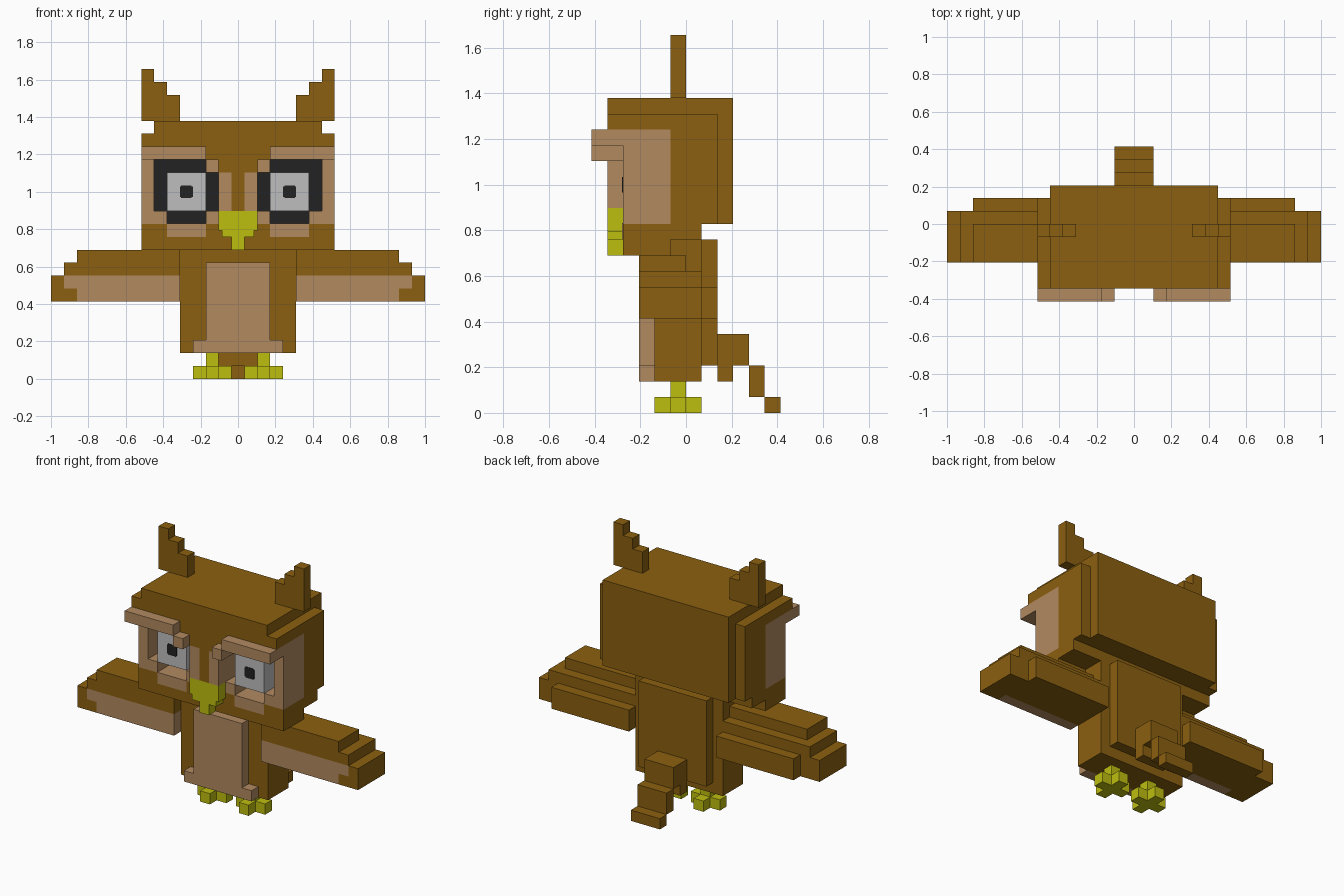
import bpy, bmesh
from mathutils import Matrix

if "Cube" in bpy.data.objects:
    bpy.data.objects.remove(bpy.data.objects["Cube"])

U = 2 / 29  # size of one block


def material(name, rgb):
    m = bpy.data.materials.new(name)
    m.use_nodes = True
    col = (*rgb, 1)
    m.diffuse_color = col
    bsdf = next(n for n in m.node_tree.nodes if n.type == 'BSDF_PRINCIPLED')
    bsdf.inputs["Base Color"].default_value = col
    bsdf.inputs["Roughness"].default_value = 0.9
    return m


BROWN = material("brown", (0.258, 0.117, 0.005))
TAN = material("tan", (0.445, 0.254, 0.117))
YELLOW = material("yellow", (0.515, 0.515, 0.005))
BLACK = material("black", (0.016, 0.016, 0.016))
WHITE = material("eye_white", (0.515, 0.515, 0.515))


def part(name, mat, boxes, mirror=False):
    """Boxes are (x0, x1, y0, y1, z0, z1) in blocks; mirror repeats them across x."""
    bm = bmesh.new()
    for x0, x1, y0, y1, z0, z1 in boxes:
        for s0, s1 in [(x0, x1), (-x1, -x0)] if mirror else [(x0, x1)]:
            mid = Matrix.Translation(((s0 + s1) / 2 * U, (y0 + y1) / 2 * U, (z0 + z1) / 2 * U))
            size = Matrix.Diagonal(((s1 - s0) * U, (y1 - y0) * U, (z1 - z0) * U, 1))
            bmesh.ops.create_cube(bm, size=1, matrix=mid @ size)
    me = bpy.data.meshes.new(name)
    bm.to_mesh(me)
    bm.free()
    me.materials.append(mat)
    ob = bpy.data.objects.new(name, me)
    bpy.context.collection.objects.link(ob)
    return ob


# Body, back plate and belly
part("body", BROWN, [(-4.5, 4.5, -2, 1, 2, 12)])
part("back_plate", BROWN, [(-3.5, 3.5, 1, 2, 3, 11)])
part("belly", TAN, [(-2.5, 2.5, -3, -2, 3, 9), (-3.5, 3.5, -3, -2, 2, 3)])

# Stepped tail
part("tail", BROWN, [(-1.5, 1.5, 2, 4, 3, 5), (-1.5, 1.5, 2, 3, 2, 3),
                     (-1.5, 1.5, 4, 5, 1, 3), (-1.5, 1.5, 5, 6, 0, 1)])

# Feet with crossed toes
part("feet", YELLOW, [(1.5, 2.5, -1, 0, 0, 2), (0.5, 1.5, -1, 0, 0, 1), (2.5, 3.5, -1, 0, 0, 1),
                      (1.5, 2.5, -2, -1, 0, 1), (1.5, 2.5, 0, 1, 0, 1)], True)

# Wings in stepped layers, with a tan leading edge
part("wings", BROWN, [(4.5, 14.5, -2, 1, 6, 8), (4.5, 12.5, 1, 2, 6, 8),
                      (13.5, 14.5, -3, -2, 7, 8), (12.5, 14.5, -3, -2, 6, 7),
                      (4.5, 13.5, -3, 1, 8, 9), (4.5, 12.5, -3, 0, 9, 10)], True)
part("wing_front_edges", TAN, [(4.5, 13.5, -3, -2, 7, 8), (4.5, 12.5, -3, -2, 6, 7)], True)

# Head shell around the eye pits
part("head_top", BROWN, [(-6.5, 6.5, -5, 2, 19, 20), (-7.5, 7.5, -5, 2, 18, 19),
                         (-2.5, 2.5, -5, -1, 17, 18)])
part("head_back", BROWN, [(-7.5, 7.5, -1, 2, 12, 18), (-6.5, 6.5, 2, 3, 12, 20)])
part("jaw", BROWN, [(-7.5, 7.5, -4, -1, 10, 12), (-7.5, 7.5, -1, 1, 11, 12)])
part("nose_bridge", BROWN, [(-0.5, 0.5, -5, -1, 13, 16), (-1.5, 1.5, -5, -1, 16, 17),
                            (-1.5, 1.5, -4, -1, 12, 13)])
part("nose_sides", TAN, [(0.5, 1.5, -5, -1, 13, 16)], True)

# Tan face: temples, brow roof, pit corners and lower lids
part("face_rim", TAN, [(6.5, 7.5, -4, -1, 12, 17), (2.5, 7.5, -5, -1, 17, 18),
                       (5.5, 6.5, -4, -1, 12, 13), (1.5, 2.5, -4, -1, 12, 13)], True)
part("lower_lids", TAN, [(2.5, 5.5, -4.05, -1, 11, 12.05)], True)
part("brows", TAN, [(2.5, 7.5, -6, -5, 17, 18), (1.5, 2.5, -6, -1, 16, 17)], True)

# Eyes standing in dark pits
part("eye_pits", BLACK, [(1.5, 6.5, -1.1, -1, 12.05, 17)], True)
part("eyes", WHITE, [(2.5, 5.5, -4, -1.1, 13, 16)], True)
part("pupils", BLACK, [(3.5, 4.5, -4.05, -4, 14.1, 14.9), (3.6, 4.4, -4.05, -4, 14, 14.1),
                       (3.6, 4.4, -4.05, -4, 14.9, 15)], True)

# Beak
part("beak", YELLOW, [(-1.5, 1.5, -5, -4, 11.5, 13), (-1.25, 1.25, -5, -4, 11, 11.5),
                      (-0.5, 0.5, -5, -4, 10, 11)])

# Stepped ear tufts
part("ear_tufts", BROWN, [(4.5, 7.5, -1, 0, 20, 22), (5.5, 7.5, -1, 0, 22, 23),
                          (6.5, 7.5, -1, 0, 23, 24)], True)
